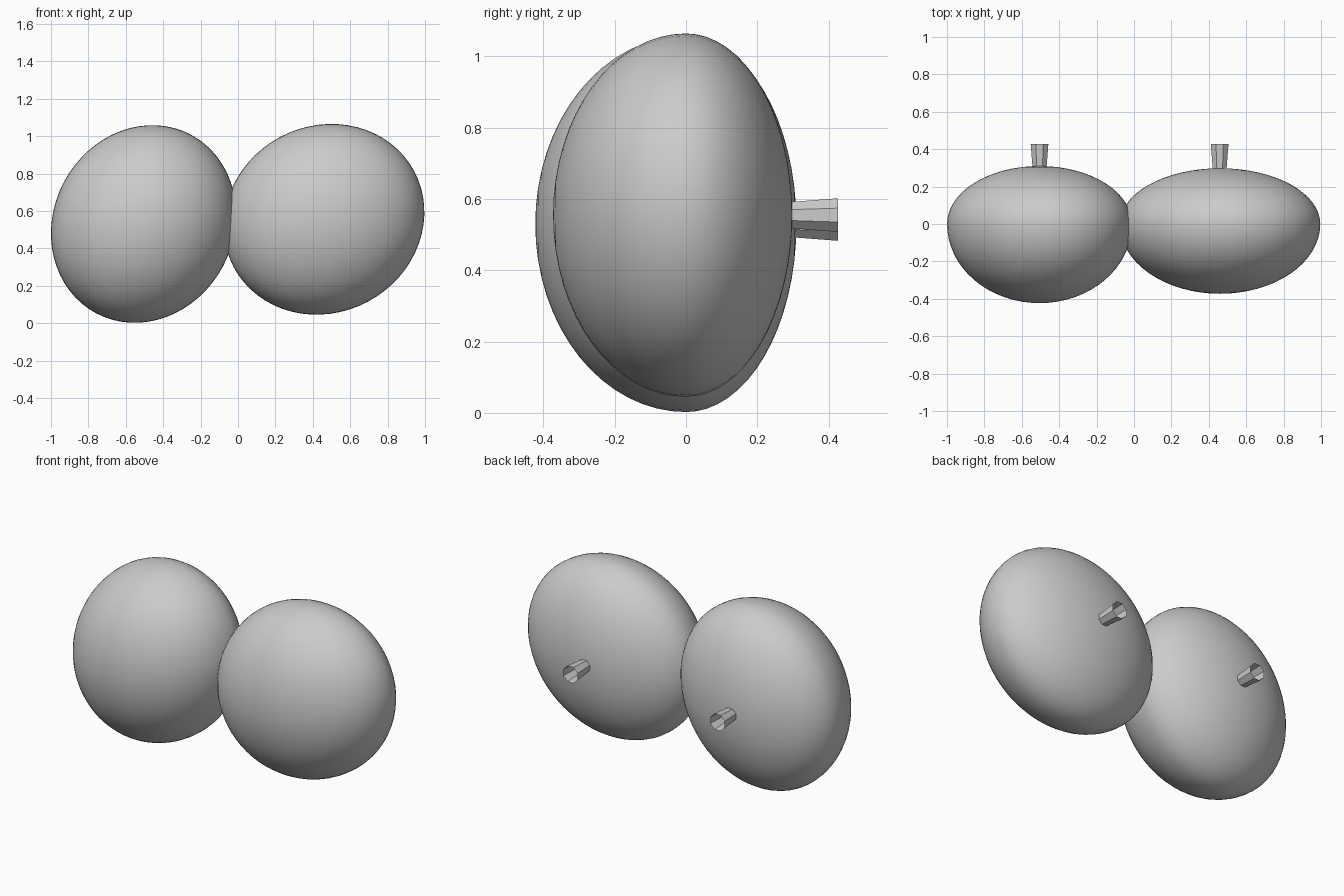
import bpy, bmesh, math
from mathutils import Matrix, Vector

if "Cube" in bpy.data.objects:
    bpy.data.objects.remove(bpy.data.objects["Cube"])

grey = bpy.data.materials.new("plain_grey")
grey.diffuse_color = (0.6, 0.6, 0.6, 1)
grey.use_nodes = True
grey.node_tree.nodes["Principled BSDF"].inputs["Base Color"].default_value = grey.diffuse_color


def finish(name, bm, smooth):
    me = bpy.data.meshes.new(name)
    for f in bm.faces:
        f.smooth = smooth
    bm.to_mesh(me)
    bm.free()
    me.materials.append(grey)
    ob = bpy.data.objects.new(name, me)
    bpy.context.collection.objects.link(ob)


# Rounded lobe: tilted ellipsoid, deeper on the front half than the back
def lobe(name, center, minor, major, tilt, front, back):
    bm = bmesh.new()
    bmesh.ops.create_uvsphere(bm, u_segments=64, v_segments=32, radius=1)
    for v in bm.verts:
        x, y, z = v.co
        v.co = Vector((minor * x, z * (back if z > 0 else front), major * y))
    bm.transform(Matrix.Translation(center) @ Matrix.Rotation(math.radians(tilt), 4, 'Y'))
    bmesh.ops.recalc_face_normals(bm, faces=bm.faces)
    finish(name, bm, True)


# Open eight-sided stub flaring out of the back of a lobe
def stub(name, x, z, y0=0.27, y1=0.427):
    bm = bmesh.new()
    bmesh.ops.create_cone(bm, cap_ends=False, segments=8,
                          radius1=0.038, radius2=0.051, depth=y1 - y0)
    bm.transform(Matrix.Translation((x, (y0 + y1) / 2, z))
                 @ Matrix.Rotation(-math.pi / 2, 4, 'X')
                 @ Matrix.Rotation(math.pi / 8, 4, 'Z'))
    finish(name, bm, False)


lobe("left_lobe", (-0.505, 0, 0.53), 0.4815, 0.5406, 27.9, 0.423, 0.31)
lobe("right_lobe", (0.46, 0, 0.555), 0.499, 0.5466, 62, 0.373, 0.298)
stub("left_stub", -0.505, 0.53)
stub("right_stub", 0.458, 0.555)
